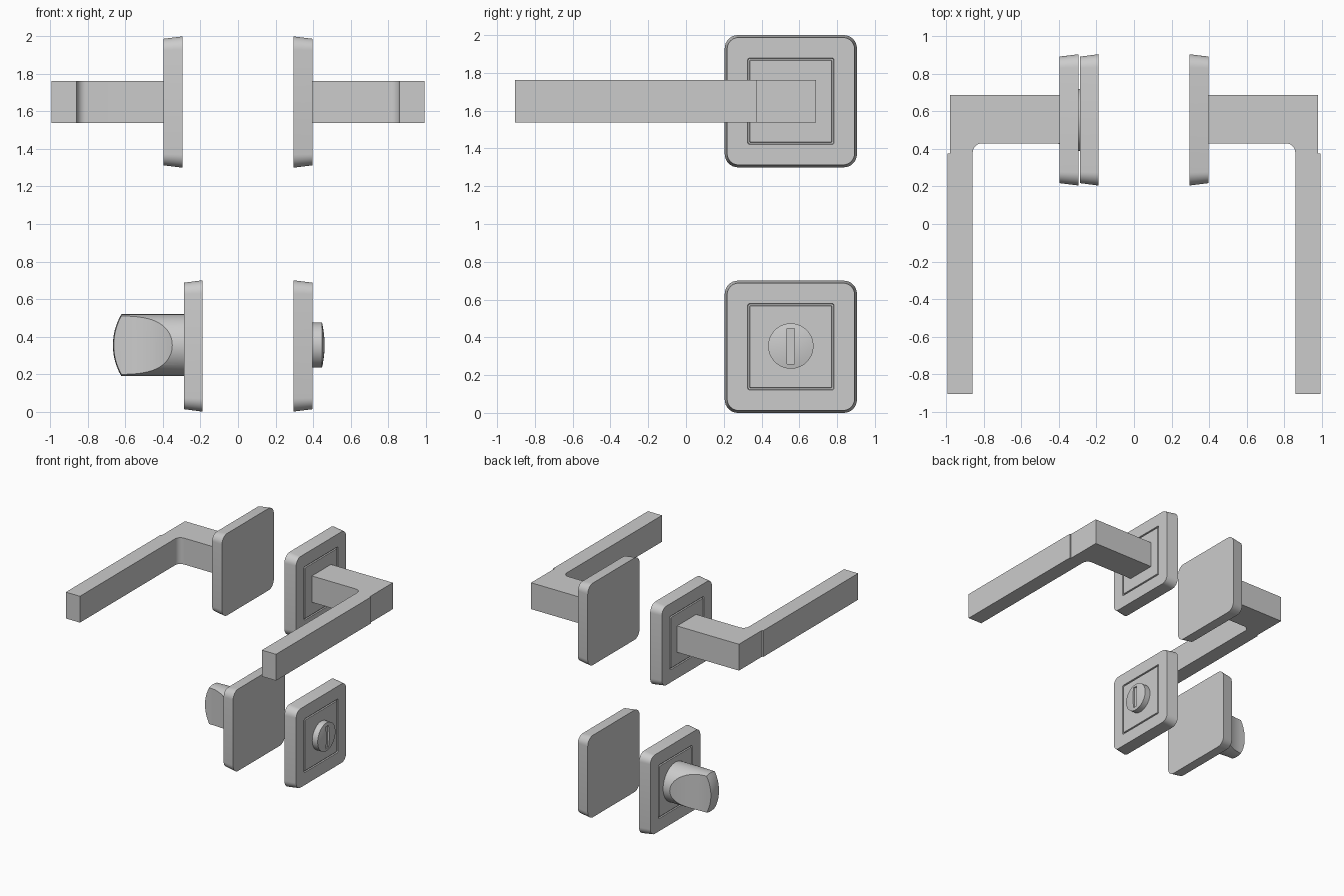
import bpy, bmesh
from math import sin, cos, pi, sqrt

if "Cube" in bpy.data.objects:
    bpy.data.objects.remove(bpy.data.objects["Cube"])

CY = 0.555               # shared y of all spindle axes
Z_TOP, Z_LOW = 1.65, 0.35


def loft(name, rings, smooth=True):
    """Skin equal-length rings of points and cap both ends."""
    bm = bmesh.new()
    vs = [[bm.verts.new(p) for p in r] for r in rings]
    n = len(vs[0])
    for a, b in zip(vs, vs[1:]):
        for i in range(n):
            j = (i + 1) % n
            bm.faces.new((a[i], a[j], b[j], b[i]))
    bm.faces.new(vs[0])
    bm.faces.new(vs[-1])
    bmesh.ops.recalc_face_normals(bm, faces=bm.faces)
    me = bpy.data.meshes.new(name)
    bm.to_mesh(me)
    bm.free()
    ob = bpy.data.objects.new(name, me)
    bpy.context.collection.objects.link(ob)
    if smooth:
        shade(ob)
    return ob


def activate(ob):
    bpy.ops.object.select_all(action='DESELECT')
    ob.select_set(True)
    bpy.context.view_layer.objects.active = ob


def shade(ob):
    activate(ob)
    bpy.ops.object.shade_smooth_by_angle(angle=0.5)


def prism(name, pts, z0, z1, smooth=True):
    return loft(name, [[(x, y, z) for x, y in pts] for z in (z0, z1)], smooth)


def lathe(name, prof, cz, n=64, smooth=True):
    """Revolve (x, radius) pairs about the x axis."""
    return loft(name, [[(x, CY + r * cos(2 * pi * i / n), cz + r * sin(2 * pi * i / n))
                        for i in range(n)] for x, r in prof], smooth)


def cut(ob, cutter):
    m = ob.modifiers.new("cut", 'BOOLEAN')
    m.operation, m.solver, m.object = 'DIFFERENCE', 'EXACT', cutter
    activate(ob)
    bpy.ops.object.modifier_apply(modifier=m.name)
    bpy.data.objects.remove(cutter)


def rounded_square(x, half, rad, cz, seg=8):
    pts = []
    for k, (sy, sz) in enumerate(((1, 1), (-1, 1), (-1, -1), (1, -1))):
        for i in range(seg + 1):
            a = (k + i / seg) * pi / 2
            pts.append((x, CY + sy * (half - rad) + rad * cos(a),
                        cz + sz * (half - rad) + rad * sin(a)))
    return pts


def rosette(name, s, x0, x1, cz):
    """Tapered plate with a square groove on its outer face."""
    prof = [(x0, .35, .07), (x1, .337, .06), (x1, .229, .012), (x1 - .01, .226, .01),
            (x1 - .01, .219, .008), (x1, .216, .006)]
    loft(name, [rounded_square(s * x, h, r, cz) for x, h, r in prof])


def lever(side, s):
    # square neck with a filleted inner corner
    fillet = [(.81 + .05 * sin(a), .38 + .05 * cos(a)) for a in (i * pi / 16 for i in range(9))]
    pts = [(.39, .43)] + fillet + [(.86, .375), (.982, .375), (.982, .688), (.39, .688)]
    prism(side + "_lever_neck", [(s * x, y) for x, y in pts], Z_TOP - .1125, Z_TOP + .1125)
    # long grip, standing slightly proud of the neck
    grip = [(.86, -.905), (.993, -.905), (.993, .375), (.86, .375)]
    prism(side + "_lever_grip", [(s * x, y) for x, y in grip], Z_TOP - .1125, Z_TOP + .1125)


# upper rosettes and levers
for side, s in (("right", 1), ("left", -1)):
    rosette(side + "_upper_rosette", s, .295, .397, Z_TOP)
    lever(side, s)

# lower rosettes
rosette("right_lower_rosette", 1, .295, .397, Z_LOW)
rosette("left_lower_rosette", -1, .19, .288, Z_LOW)

# coin release: shallow dome with a slot
dome = [(.462 - .014 * (r / .12) ** 2, r) for r in (.12, .1, .08, .06, .04, .02, .004)]
release = lathe("coin_release", [(.39, .12)] + dome, Z_LOW + .004, smooth=False)
slot = prism("slot_cutter", [(.442, CY - .019), (.55, CY - .019), (.55, CY + .019), (.442, CY + .019)],
             Z_LOW - .09, Z_LOW + .097, smooth=False)
cut(release, slot)
shade(release)

# thumb turn: domed cylinder scooped on both sides into a blade
R = .325
end = [(-(.667 - R + sqrt(R * R - r * r)), r) for r in (.165, .14, .11, .08, .05, .025, .004)]
turn = lathe("thumb_turn", [(-.283, .165)] + end, Z_LOW + .004, smooth=False)
curve = [(t, .055 + .11 * ((.62 - t) / .27) ** 2) for t in (.34 + .28 * i / 14 for i in range(15))]
for s in (1, -1):
    pts = curve + [(.8, .055), (.8, .4), (.34, .4)]
    cut(turn, prism("scoop_cutter", [(-x, CY + s * y) for x, y in pts],
                    Z_LOW - .3, Z_LOW + .3, smooth=False))
shade(turn)
